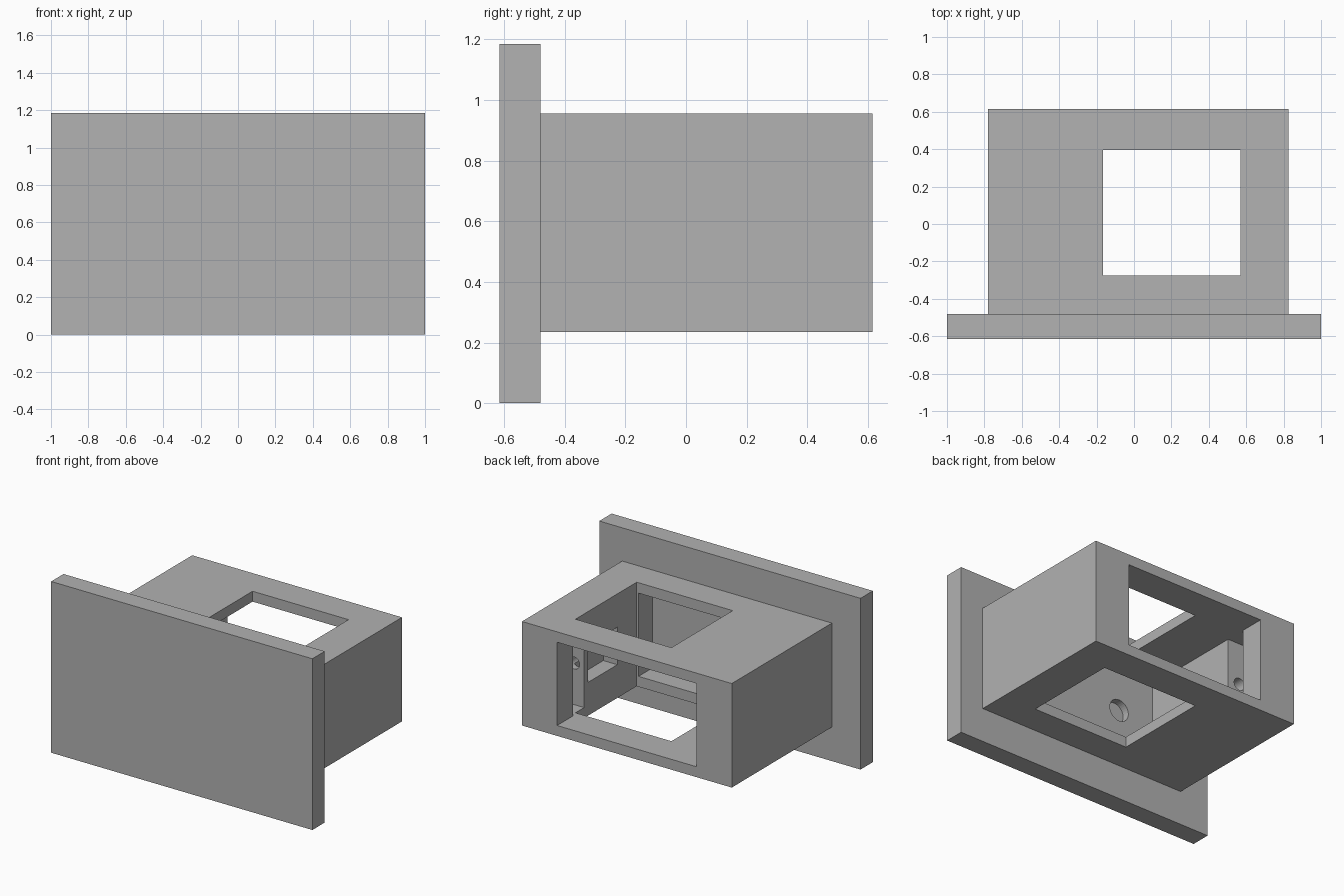
import bpy
import bmesh
from mathutils import Matrix, Vector

default_cube = bpy.data.objects.get("Cube")
if default_cube:
    bpy.data.objects.remove(default_cube, do_unlink=True)

grey = bpy.data.materials.new("plain_grey")
grey.use_nodes = True
grey.diffuse_color = (0.445, 0.445, 0.445, 1)
grey.node_tree.nodes["Principled BSDF"].inputs["Base Color"].default_value = grey.diffuse_color


def make_object(name, bm):
    mesh = bpy.data.meshes.new(name)
    bm.to_mesh(mesh)
    bm.free()
    mesh.materials.append(grey)
    obj = bpy.data.objects.new(name, mesh)
    bpy.context.collection.objects.link(obj)
    return obj


def box(name, x, y, z):
    """Box from (low, high) ranges on each axis."""
    bm = bmesh.new()
    bmesh.ops.create_cube(bm, size=1)
    ranges = (x, y, z)
    bmesh.ops.scale(bm, vec=Vector([hi - lo for lo, hi in ranges]), verts=bm.verts)
    bmesh.ops.translate(bm, vec=Vector([(hi + lo) / 2 for lo, hi in ranges]), verts=bm.verts)
    return make_object(name, bm)


def rod(name, x, z, radius, y):
    """Cylinder running along y."""
    bm = bmesh.new()
    bmesh.ops.create_cone(bm, cap_ends=True, segments=32, radius1=radius,
                          radius2=radius, depth=y[1] - y[0])
    bmesh.ops.rotate(bm, matrix=Matrix.Rotation(1.5707963, 3, "X"), verts=bm.verts)
    bmesh.ops.translate(bm, vec=(x, (y[0] + y[1]) / 2, z), verts=bm.verts)
    return make_object(name, bm)


def cut(target, cutter):
    cutter.hide_render = True
    mod = target.modifiers.new("cut", "BOOLEAN")
    mod.operation = "DIFFERENCE"
    mod.solver = "EXACT"
    mod.object = cutter
    bpy.context.view_layer.objects.active = target
    bpy.ops.object.modifier_apply(modifier=mod.name)
    bpy.data.objects.remove(cutter, do_unlink=True)


MID_X, MID_Z = 0.022, 0.595
PLATE_BACK, BODY_BACK = -0.48, 0.615
INSIDE_Z = (0.307, 0.883)


def across(half):
    return (MID_X - half, MID_X + half)


# Front plate and the housing behind it
box("front_plate", (-1, 1), (-BODY_BACK, PLATE_BACK), (0, 1.185))
housing = box("housing", across(0.803), (PLATE_BACK, BODY_BACK), (0.235, 0.955))

# Main cavity, open at the back
cut(housing, box("cavity_cutter", across(0.534), (-0.43, 0.8), INSIDE_Z))

# Slots in both side walls for a mounting flange
cut(housing, box("flange_slot_cutter", across(0.72), (0.3, 0.442), INSIDE_Z))

# Window through the top and bottom
cut(housing, box("window_cutter", (-0.165, 0.57), (-0.275, 0.395), (0, 1.4)))

# Shallow pocket in the left wall
cut(housing, box("side_pocket_cutter", (0.4, 0.677), (-0.063, 0.255), (0.465, 0.725)))

# Screw holes in the slot ends
for side in (-1, 1):
    cut(housing, rod("screw_hole_cutter", MID_X + side * 0.625, MID_Z, 0.042, (0.15, 0.35)))

# Round recess in the front wall of the cavity
cut(housing, rod("round_recess_cutter", -0.24, MID_Z, 0.075, (-0.6, -0.35)))
